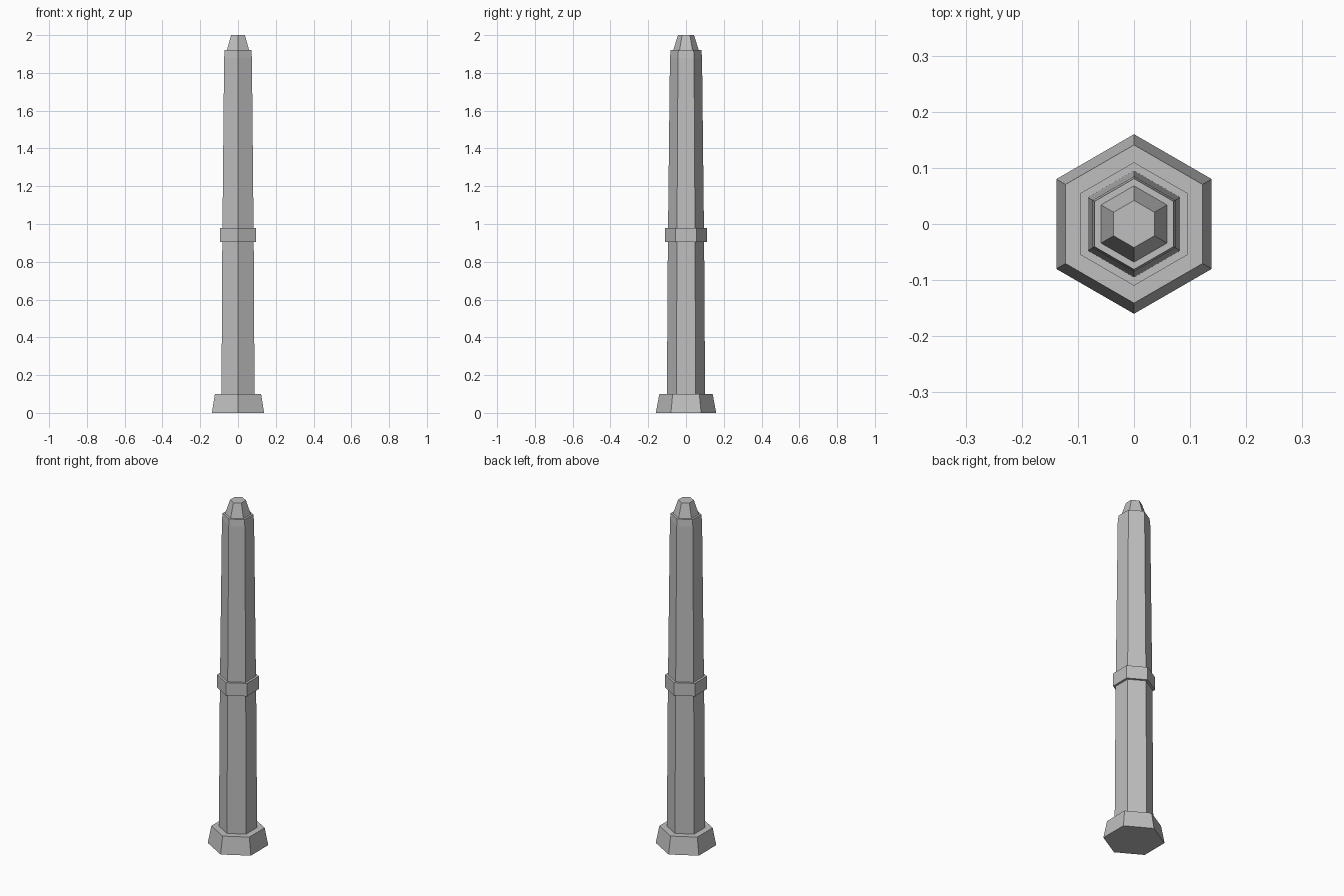
import bpy
from math import sin, cos, pi

old = bpy.data.objects.get("Cube")
if old:
    bpy.data.objects.remove(old, do_unlink=True)

stone = bpy.data.materials.new("grey stone")
stone.use_nodes = True
colour = (0.52, 0.52, 0.52, 1)
stone.diffuse_color = colour
stone.node_tree.nodes["Principled BSDF"].inputs["Base Color"].default_value = colour

SIDES = 6


def hex_part(name, profile):
    """Closed six-sided solid from (radius, height) pairs, corners on the y axis."""
    verts, faces = [], []
    for radius, z in profile:
        for i in range(SIDES):
            a = pi / 2 + 2 * pi * i / SIDES
            verts.append((radius * cos(a), radius * sin(a), z))
    for ring in range(len(profile) - 1):
        low = ring * SIDES
        for i in range(SIDES):
            j = (i + 1) % SIDES
            faces.append((low + i, low + j, low + SIDES + j, low + SIDES + i))
    faces.append(tuple(reversed(range(SIDES))))
    faces.append(tuple(range(len(verts) - SIDES, len(verts))))
    mesh = bpy.data.meshes.new(name)
    mesh.from_pydata(verts, [], faces)
    mesh.materials.append(stone)
    obj = bpy.data.objects.new(name, mesh)
    bpy.context.collection.objects.link(obj)
    return obj


# Flared foot
hex_part("base", [(0.16, 0), (0.141, 0.1)])
# Tapering shaft below and above the band
hex_part("lower_shaft", [(0.101, 0.1), (0.096, 0.905)])
hex_part("middle_band", [(0.11, 0.905), (0.11, 0.98)])
hex_part("upper_shaft", [(0.095, 0.98), (0.085, 1.88), (0.081, 1.92)])
# Blunt tip
hex_part("tip", [(0.068, 1.92), (0.042, 2.0)])
